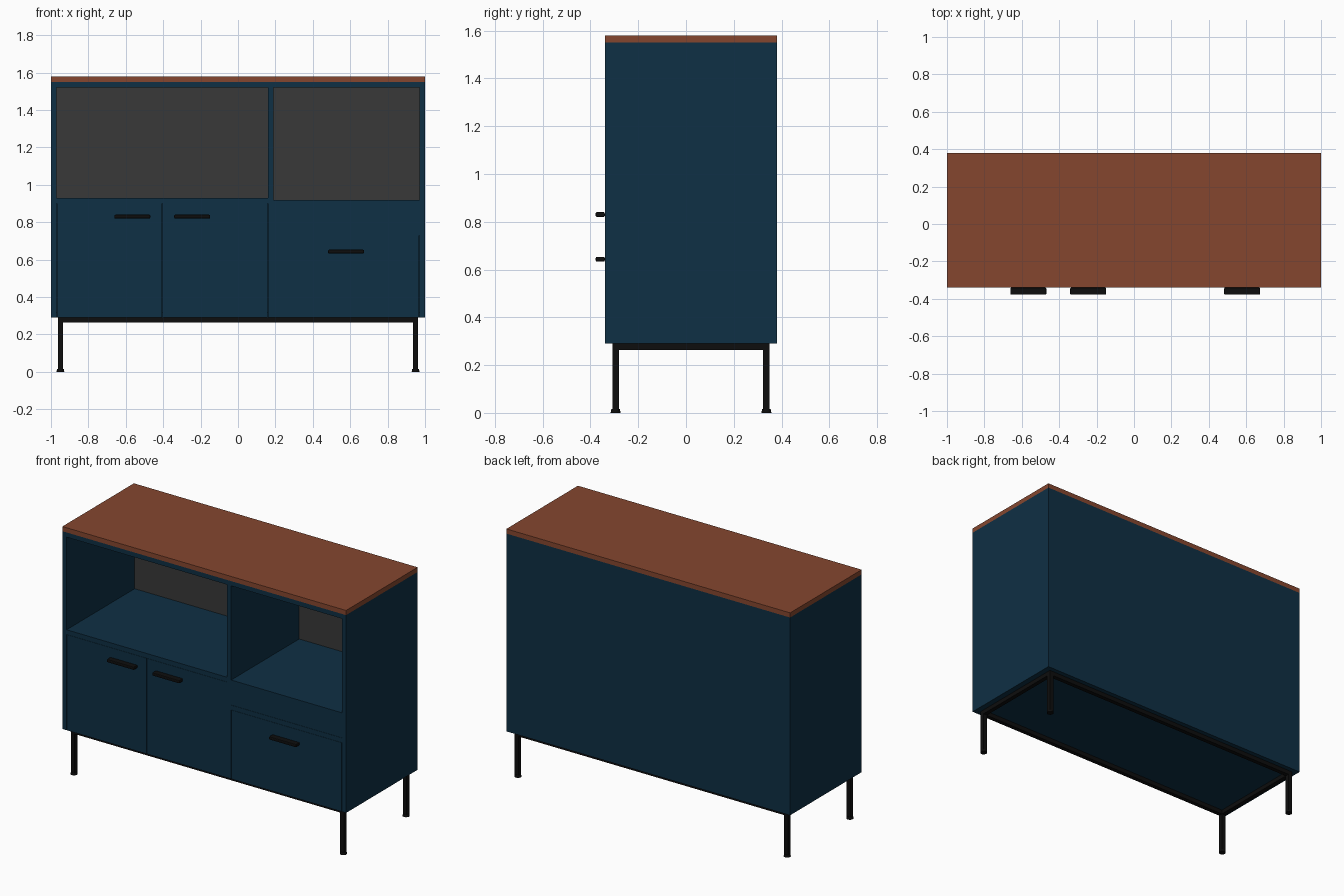
import bpy, bmesh

if "Cube" in bpy.data.objects:
    bpy.data.objects.remove(bpy.data.objects["Cube"])


def material(name, rgb):
    m = bpy.data.materials.new(name)
    m.diffuse_color = (*rgb, 1)
    m.use_nodes = True
    m.node_tree.nodes["Principled BSDF"].inputs["Base Color"].default_value = m.diffuse_color
    return m


BLUE = material("navy_paint", (0.0045, 0.029, 0.058))
WOOD = material("walnut", (0.235, 0.062, 0.028))
BLACK = material("black_metal", (0.004, 0.004, 0.004))
GREY = material("grey_lining", (0.04, 0.04, 0.04))


def finish(name, bm, mat):
    me = bpy.data.meshes.new(name)
    bm.to_mesh(me)
    bm.free()
    me.materials.append(mat)
    ob = bpy.data.objects.new(name, me)
    bpy.context.collection.objects.link(ob)
    return ob


def box(name, x, y, z, mat=BLUE, bevel=0):
    """Box from (min, max) ranges on each axis."""
    bm = bmesh.new()
    bmesh.ops.create_cube(bm, size=1)
    for v in bm.verts:
        v.co = [r[0] if c < 0 else r[1] for r, c in zip((x, y, z), v.co)]
    ob = finish(name, bm, mat)
    if bevel:
        mod = ob.modifiers.new("soft_edges", "BEVEL")
        mod.width, mod.segments = bevel, 2
    return ob


F, B = -0.34, 0.38          # front and back planes
IN = B - 0.03               # inner face of back panels

# Top and carcass
box("top_board", (-1, 1), (F, B), (1.55, 1.58), WOOD)
for s, side in ((-1, "left"), (1, "right")):
    box(side + "_side", sorted((s, s * 0.97)), (F, B), (0.29, 1.55))
box("upper_panel", (-0.97, 0.97), (F, B), (1.52, 1.55))
box("divider", (0.16, 0.19), (F, B), (0.29, 1.52))

# Bays: bottom, back, grey lining of the open niche
for side, x, floor in (("left", (-0.97, 0.16), 0.93), ("right", (0.19, 0.97), 0.92)):
    box(side + "_bottom", x, (F + 0.03, IN), (0.29, 0.32))
    box(side + "_back", x, (IN, B), (0.29, 1.52))
    box(side + "_niche_lining", x, (IN - 0.005, IN), (floor, 1.52), GREY)

# Left bay: shelf and two doors
box("left_shelf", (-0.97, 0.16), (F, IN), (0.90, 0.93))
box("left_door", (-0.969, -0.4065), (F, F + 0.03), (0.29, 0.899))
box("middle_door", (-0.4035, 0.159), (F, F + 0.03), (0.29, 0.899))

# Right bay: box under the niche, rail and drop front
box("right_niche_base", (0.19, 0.97), (F, IN), (0.761, 0.92))
box("right_shelf", (0.19, 0.97), (F, IN), (0.73, 0.76))
box("right_door", (0.191, 0.969), (F, F + 0.03), (0.29, 0.729))

# Handles
for i, (x, z) in enumerate(((-0.565, 0.83), (-0.245, 0.83), (0.578, 0.643))):
    box(f"handle_{i + 1}", (x - 0.096, x + 0.096), (F - 0.038, F), (z - 0.01, z + 0.01),
        BLACK, 0.005)

# Base frame
X, Y0, Y1, W = 0.963, -0.308, 0.35, 0.027
box("front_rail", (-X, X), (Y0, Y0 + W), (0.263, 0.29), BLACK)
box("back_rail", (-X, X), (Y1 - W, Y1), (0.263, 0.29), BLACK)
for s, side in ((-1, "left"), (1, "right")):
    xr = sorted((s * X, s * (X - W)))
    box(side + "_rail", xr, (Y0 + W, Y1 - W), (0.263, 0.29), BLACK)
    # Legs with round feet
    for y, end in ((Y0, "front"), (Y1 - W, "back")):
        box(f"{side}_{end}_leg", xr, (y, y + W), (0.012, 0.263), BLACK)
        bm = bmesh.new()
        bmesh.ops.create_cone(bm, cap_ends=True, segments=20, radius1=0.021,
                              radius2=0.018, depth=0.016)
        bmesh.ops.translate(bm, verts=bm.verts, vec=(sum(xr) / 2, y + W / 2, 0.008))
        finish(f"{side}_{end}_foot", bm, BLACK)
